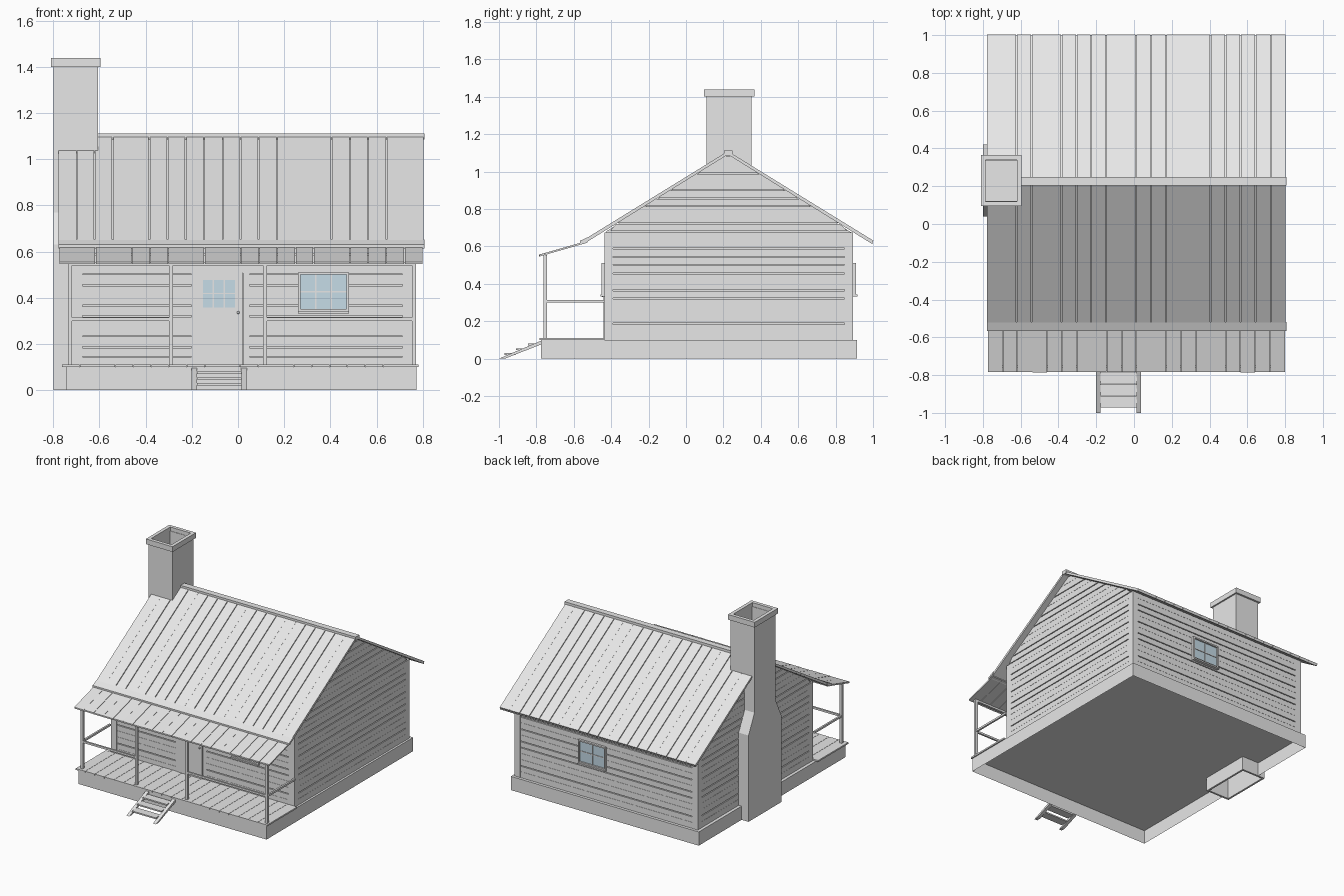
import bpy, bmesh, random

if "Cube" in bpy.data.objects:
    bpy.data.objects.remove(bpy.data.objects["Cube"])

random.seed(4)


def material(name, rgb):
    m = bpy.data.materials.new(name)
    m.diffuse_color = (*rgb, 1)
    m.use_nodes = True
    m.node_tree.nodes["Principled BSDF"].inputs["Base Color"].default_value = m.diffuse_color
    return m


GREY = material("plain grey", (0.8, 0.8, 0.8))
GLASS = material("pale blue glass", (0.59, 0.75, 0.84))


def finish(name, bm, mat=GREY, shift=(0.004, 0.004, 0)):
    bmesh.ops.translate(bm, vec=shift, verts=bm.verts)
    bmesh.ops.recalc_face_normals(bm, faces=bm.faces)
    me = bpy.data.meshes.new(name)
    bm.to_mesh(me)
    bm.free()
    me.materials.append(mat)
    ob = bpy.data.objects.new(name, me)
    bpy.context.collection.objects.link(ob)
    return ob


def add_prism(bm, profile, x0, x1):
    """Extrude a (y, z) profile from x0 to x1."""
    a = [bm.verts.new((x0, y, z)) for y, z in profile]
    b = [bm.verts.new((x1, y, z)) for y, z in profile]
    n = len(a)
    bm.faces.new(a[::-1])
    bm.faces.new(b)
    return [bm.faces.new((a[i], a[(i + 1) % n], b[(i + 1) % n], b[i])) for i in range(n)]


def prisms(name, items, mat=GREY):
    bm = bmesh.new()
    for profile, x0, x1 in items:
        add_prism(bm, profile, x0, x1)
    return finish(name, bm, mat)


def box(x0, x1, y0, y1, z0, z1):
    return ([(y0, z0), (y1, z0), (y1, z1), (y0, z1)], x0, x1)


def boxes(name, *items, mat=GREY):
    return prisms(name, [box(*i) for i in items], mat)


RIDGE, SLOPE, UNDER = 0.22, 0.62, 1.091
WX0, WX1, WY0, WY1 = -0.725, 0.756, -0.44, 0.89


def under_z(y):
    return UNDER - SLOPE * abs(y - RIDGE)


# foundation skirt with floor, open below, notched on the left for the chimney
plan = [(-0.747, -0.78), (0.77, -0.78), (0.77, 0.91), (-0.747, 0.91),
        (-0.747, 0.41), (-0.62, 0.41), (-0.62, 0.045), (-0.747, 0.045)]
bm = bmesh.new()
low = [bm.verts.new((x, y, 0)) for x, y in plan]
high = [bm.verts.new((x, y, 0.1)) for x, y in plan]
bm.faces.new(high)
for i in range(8):
    j = (i + 1) % 8
    bm.faces.new((low[i], low[j], high[j], high[i]))
finish("foundation", bm)

# wall core with gables
I = 0.012
wall = [(WY0 + I, 0.102), (WY1 - I, 0.102), (WY1 - I, under_z(WY1)), (RIDGE, UNDER), (WY0 + I, under_z(WY0))]
prisms("wall_core", [(wall, WX0 + I, WX1 - I)])

# horizontal siding: gable sides clipped to the roof slope, long sides between corner posts
PITCH = 0.0447
WIDE_ROWS = {2, 5, 6, 8, 10, 11, 13, 14, 17, 18, 20}
gable, long_side = [], []
for row in range(22):
    z0 = 0.1 + PITCH * row
    z1 = z0 + PITCH - (0.006 if row + 1 in WIDE_ROWS else 0.001)
    spans = []
    for h in (z0, z1):
        half = (UNDER - h) / SLOPE
        spans.append((max(WY0 + 0.03, RIDGE - half), min(WY1 - 0.03, RIDGE + half)))
    board = [(spans[0][0], z0), (spans[0][1], z0), (spans[1][1], z1), (spans[1][0], z1)]
    gable += [(board, WX0 + 0.001, WX0 + 0.02), (board, WX1 - 0.02, WX1 - 0.001)]
    if z1 < 0.68:
        long_side.append(box(WX0 + 0.03, WX1 - 0.03, WY1 - 0.02, WY1 - 0.001, z0, z1))
        cuts = [(WX0 + 0.03, WX1 - 0.03)] if z0 > 0.52 else [(WX0 + 0.03, -0.205), (0.045, WX1 - 0.03)]
        long_side += [box(a, b, WY0 + 0.001, WY0 + 0.02, z0, z1) for a, b in cuts]
prisms("gable_siding", gable)
prisms("long_siding", long_side)

# corner posts
P = 0.047
boxes("corner_posts", *[(x, x + P, y, y + P, 0.1, 0.675)
                        for x in (WX0, WX1 - P) for y in (WY0, WY1 - P)])

# main roof: thin sheathing below separate boards
WIDE_SEAMS = {2, 3, 5, 6, 7, 8, 10, 11, 12, 15, 16, 17, 18}
deck, boards = [], []
for s in (-1, 1):
    def slab(t0, t1, d=0.772, s=s):
        return [(RIDGE, t0), (RIDGE + s * d, t0 - SLOPE * d),
                (RIDGE + s * (d + (t1 - t0) * 0.5), t1 - SLOPE * d), (RIDGE, t1)]
    deck.append((slab(UNDER, UNDER + 0.006), -0.78, 0.799))
    for i in range(20):
        x = -0.781 + 0.079 * i
        boards.append((slab(UNDER + 0.006, UNDER + 0.018), x, x + 0.079 - (0.005 if i + 1 in WIDE_SEAMS else 0.0005)))
prisms("roof_sheathing", deck)
prisms("roof_boards", boards)
boxes("ridge_cap", (-0.775, 0.803, 0.2, 0.244, 1.085, 1.112))

# strip covering the joint of the main roof and the porch roof
prisms("front_eave_trim", [([(-0.57, 0.614), (-0.522, 0.636), (-0.522, 0.652), (-0.57, 0.63)], -0.782, 0.803)])

# porch roof boards
items = []
for i in range(20):
    x, e = -0.777 + 0.0787 * i, random.uniform(0, 0.003)
    items.append(([(-0.789 + e, 0.546), (-0.53, 0.62), (-0.53, 0.63), (-0.789 + e, 0.556)],
                  x, x + 0.0787 - random.choice([0.001, 0.003])))
prisms("porch_roof_boards", items)

# porch floor boards
items = []
for i in range(20):
    x = -0.766 + 0.0773 * i
    items.append(box(x, x + 0.0755, -0.787, WY0, 0.1, 0.111))
prisms("porch_floor", items)

# porch posts, beam and rails
post_x = (-0.732, -0.294, 0.113, 0.758)
boxes("porch_posts", *[(x - 0.009, x + 0.009, -0.767, -0.748, 0.11, 0.553) for x in post_x])
boxes("porch_beam", (-0.741, 0.767, -0.766, -0.75, 0.54, 0.554))
boxes("porch_rails",
      (-0.732, -0.294, -0.764, -0.751, 0.3, 0.314), (0.113, 0.758, -0.764, -0.751, 0.3, 0.314),
      *[(x - 0.0065, x + 0.0065, -0.75, WY0, 0.3, 0.314) for x in (-0.732, 0.758)])

# steps
stringer = [(-1.004, 0.0), (-0.972, 0.0), (-0.78, 0.075), (-0.78, 0.095)]
prisms("step_stringers", [(stringer, -0.205, -0.181), (stringer, 0.01, 0.034)])
boxes("step_treads", *[(-0.182, 0.012, -0.975 + 0.063 * i, -0.915 + 0.063 * i, 0.02 + 0.025 * i, 0.03 + 0.025 * i)
                       for i in range(3)])

# door with flush frame, panes and knob
boxes("door", (-0.183, 0.016, WY0 - 0.005, WY0 + 0.02, 0.111, 0.507))
boxes("door_frame", (-0.205, -0.184, WY0 + 0.001, WY0 + 0.02, 0.1, 0.547),
      (0.017, 0.045, WY0 + 0.001, WY0 + 0.02, 0.1, 0.547),
      (-0.184, 0.017, WY0 + 0.001, WY0 + 0.02, 0.508, 0.547))
boxes("door_panes", *[(-0.156 + 0.048 * i, -0.114 + 0.048 * i, WY0 - 0.007, WY0, 0.358 + 0.062 * j, 0.416 + 0.062 * j)
                      for i in range(3) for j in range(2)], mat=GLASS)
bm = bmesh.new()
bmesh.ops.create_uvsphere(bm, u_segments=10, v_segments=6, radius=0.006)
bmesh.ops.translate(bm, vec=(-0.003, WY0 - 0.01, 0.336), verts=bm.verts)
finish("door_knob", bm)


def window(name, cx, wall_y, s, cols):
    """s is the outward y direction."""
    x0, x1, z0, z1, t = cx - 0.11, cx + 0.11, 0.342, 0.51, 0.01

    def bar(a, b, depth, c, d):
        return (a, b, *sorted((wall_y - s * 0.01, wall_y + s * depth)), c, d)
    boxes(name + "_frame", bar(x0, x0 + t, 0.015, z0, z1), bar(x1 - t, x1, 0.015, z0, z1),
          bar(x0 + t, x1 - t, 0.015, z1 - t, z1), bar(x0 + t, x1 - t, 0.015, z0, z0 + t),
          bar(x0, x1, 0.022, z0 - 0.01, z0))
    boxes(name + "_glass", bar(x0 + t, x1 - t, 0.003, z0 + t, z1 - t), mat=GLASS)
    w, zm = (x1 - x0 - 2 * t) / cols, (z0 + z1) / 2
    boxes(name + "_bars", bar(x0 + t, x1 - t, 0.007, zm - 0.003, zm + 0.003),
          *[bar(x0 + t + w * i - 0.003, x0 + t + w * i + 0.003, 0.006, z0 + t, z1 - t) for i in range(1, cols)])


window("front_window", 0.366, WY0, -1, 3)
window("back_window", 0.122, WY1, 1, 2)

# chimney stack with shoulders, hollow from both ends
half = [(0.19, 0.0), (0.19, 0.63), (0.121, 0.77), (0.121, 1.41)]
CY = 0.227
CSHIFT = (0, 0.003, 0)
profile = [(CY + y, z) for y, z in half] + [(CY - y, z) for y, z in half[::-1]]


def hollow(bm, face, wall_t, dz):
    bmesh.ops.inset_region(bm, faces=[face], thickness=wall_t, use_even_offset=True)
    ext = bmesh.ops.extrude_face_region(bm, geom=[face])["geom"]
    bmesh.ops.translate(bm, vec=(0, 0, dz), verts=[v for v in ext if isinstance(v, bmesh.types.BMVert)])
    if face.is_valid:
        bmesh.ops.delete(bm, geom=[face], context="FACES_ONLY")


bm = bmesh.new()
sides = add_prism(bm, profile, -0.799, -0.606)
bmesh.ops.recalc_face_normals(bm, faces=bm.faces)
hollow(bm, sides[3], 0.014, -0.28)
hollow(bm, sides[7], 0.014, 0.58)
finish("chimney", bm, shift=CSHIFT)

# chimney cap ring
bm = bmesh.new()
sides = add_prism(bm, box(0, 0, CY - 0.135, CY + 0.135, 1.4, 1.438)[0], -0.81, -0.595)
bmesh.ops.recalc_face_normals(bm, faces=bm.faces)
top, bottom = sides[2], sides[0]
for f in (top, bottom):
    bmesh.ops.inset_region(bm, faces=[f], thickness=0.025, use_even_offset=True)
bmesh.ops.bridge_loops(bm, edges=list(top.edges) + list(bottom.edges))
bmesh.ops.delete(bm, geom=[top, bottom], context="FACES_ONLY")
finish("chimney_cap", bm, shift=CSHIFT)
